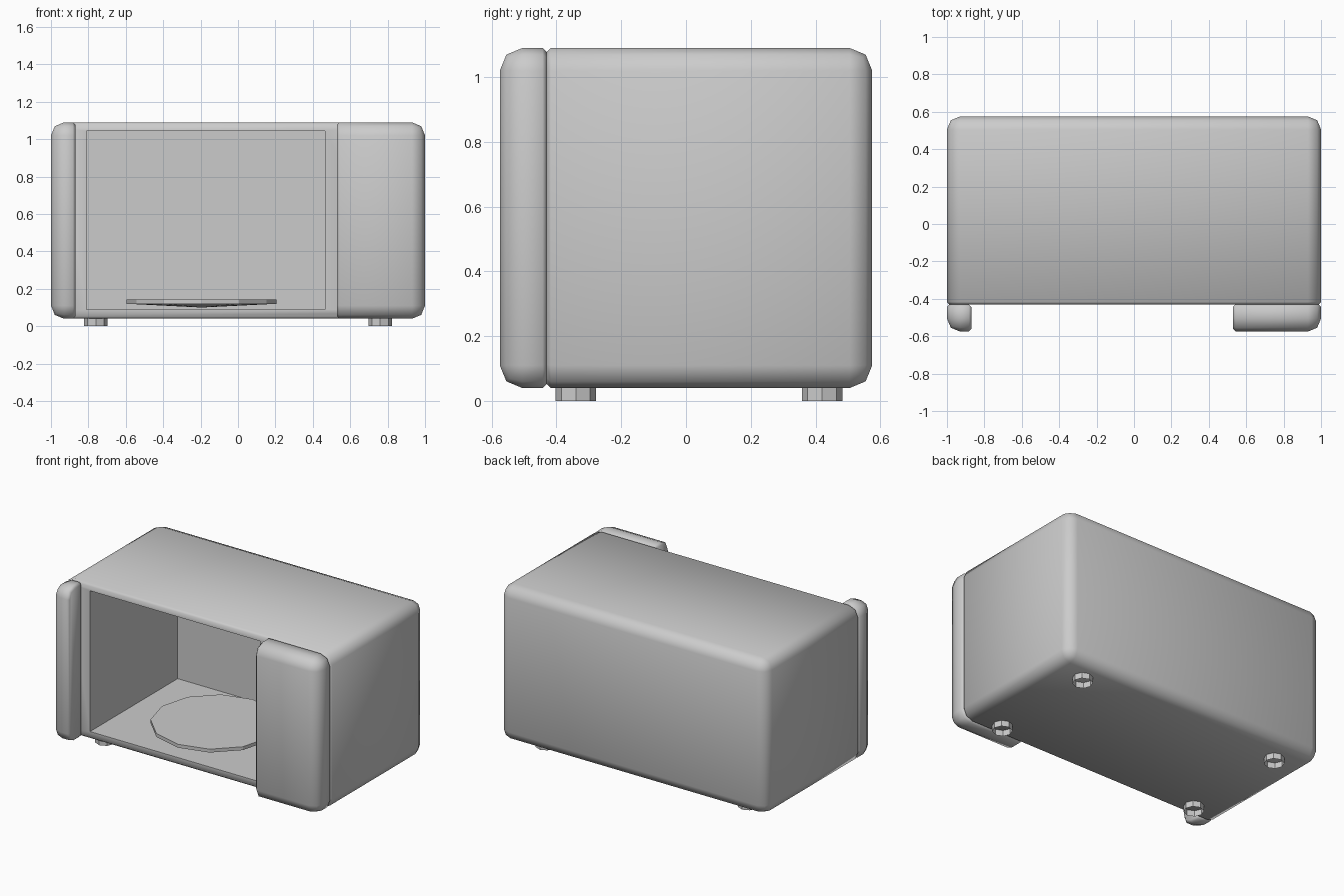
import bpy, bmesh, math
from mathutils import Matrix, Vector

if "Cube" in bpy.data.objects:
    bpy.data.objects.remove(bpy.data.objects["Cube"])

SEAM = -0.43            # plane where the front panels meet the housing
Z0, Z1 = 0.04, 1.09


def finish(name, bm, smooth=True):
    bmesh.ops.recalc_face_normals(bm, faces=bm.faces)
    me = bpy.data.meshes.new(name)
    bm.to_mesh(me)
    bm.free()
    ob = bpy.data.objects.new(name, me)
    bpy.context.collection.objects.link(ob)
    if smooth:
        smooth_by_angle(ob)
    return ob


def smooth_by_angle(ob):
    bpy.ops.object.select_all(action='DESELECT')
    ob.select_set(True)
    bpy.context.view_layer.objects.active = ob
    bpy.ops.object.shade_smooth_by_angle(angle=math.radians(50))


def box(lo, hi):
    bm = bmesh.new()
    lo, hi = Vector(lo), Vector(hi)
    mat = Matrix.Translation((lo + hi) / 2) @ Matrix.Diagonal((*(hi - lo), 1))
    bmesh.ops.create_cube(bm, size=1, matrix=mat)
    return bm


def rounded_box(lo, hi, planes):
    """Wide bevel on the outer edges, fine bevel round the (axis, value) planes."""
    bm = box(lo, hi)

    def on_plane(e):
        return any(all(abs(v.co[a] - p) < 1e-4 for v in e.verts) for a, p in planes)

    bmesh.ops.bevel(bm, geom=[e for e in bm.edges if not on_plane(e)], offset=0.07,
                    segments=2, profile=0.5, affect='EDGES')
    rim = [e for e in bm.edges if on_plane(e)]
    bmesh.ops.bevel(bm, geom=rim, offset=0.013, segments=1, affect='EDGES')
    return bm


# Housing with its cooking cavity cut out
housing = finish("housing", rounded_box((-1, SEAM, Z0), (1, 0.575, Z1), [(1, SEAM)]), False)
cutter = finish("cavity_cutter", box((-0.81, -0.6, 0.09), (0.465, 0.51, 1.045)), False)
cutter.hide_render = True
mod = housing.modifiers.new("cavity", 'BOOLEAN')
mod.operation, mod.solver, mod.object = 'DIFFERENCE', 'EXACT', cutter
bpy.context.view_layer.objects.active = housing
bpy.ops.object.modifier_apply(modifier=mod.name)
bpy.data.objects.remove(cutter)
smooth_by_angle(housing)

# Front panels either side of the opening
for name, x0, x1, inner in (("hinge_panel", -1, -0.87, -0.87),
                            ("control_panel", 0.53, 1, 0.53)):
    finish(name, rounded_box((x0, -0.575, Z0), (x1, SEAM, Z1), [(1, SEAM), (0, inner)]))

# Turntable plate with a shallow conical underside
bm = bmesh.new()
cx, cy, n = -0.195, 0.035, 12
rings = [[bm.verts.new((cx + 0.4 * math.cos(i * math.tau / n),
                        cy + 0.4 * math.sin(i * math.tau / n), z)) for i in range(n)]
         for z in (0.12, 0.143)]
low = bm.verts.new((cx, cy, 0.1))
bm.faces.new(rings[1])
for i in range(n):
    j = (i + 1) % n
    bm.faces.new((rings[0][i], rings[0][j], rings[1][j], rings[1][i]))
    bm.faces.new((rings[0][j], rings[0][i], low))
finish("turntable", bm, False)

# Four hollow octagonal feet
for sx, side in ((-1, "left"), (1, "right")):
    for y, end in ((-0.34, "front"), (0.42, "back")):
        bm = bmesh.new()
        bmesh.ops.create_cone(bm, cap_ends=False, segments=8, radius1=0.0625, radius2=0.0625,
                              depth=0.05, matrix=Matrix.Translation((sx * 0.76, y, 0.025)))
        finish(f"foot_{end}_{side}", bm, False)
